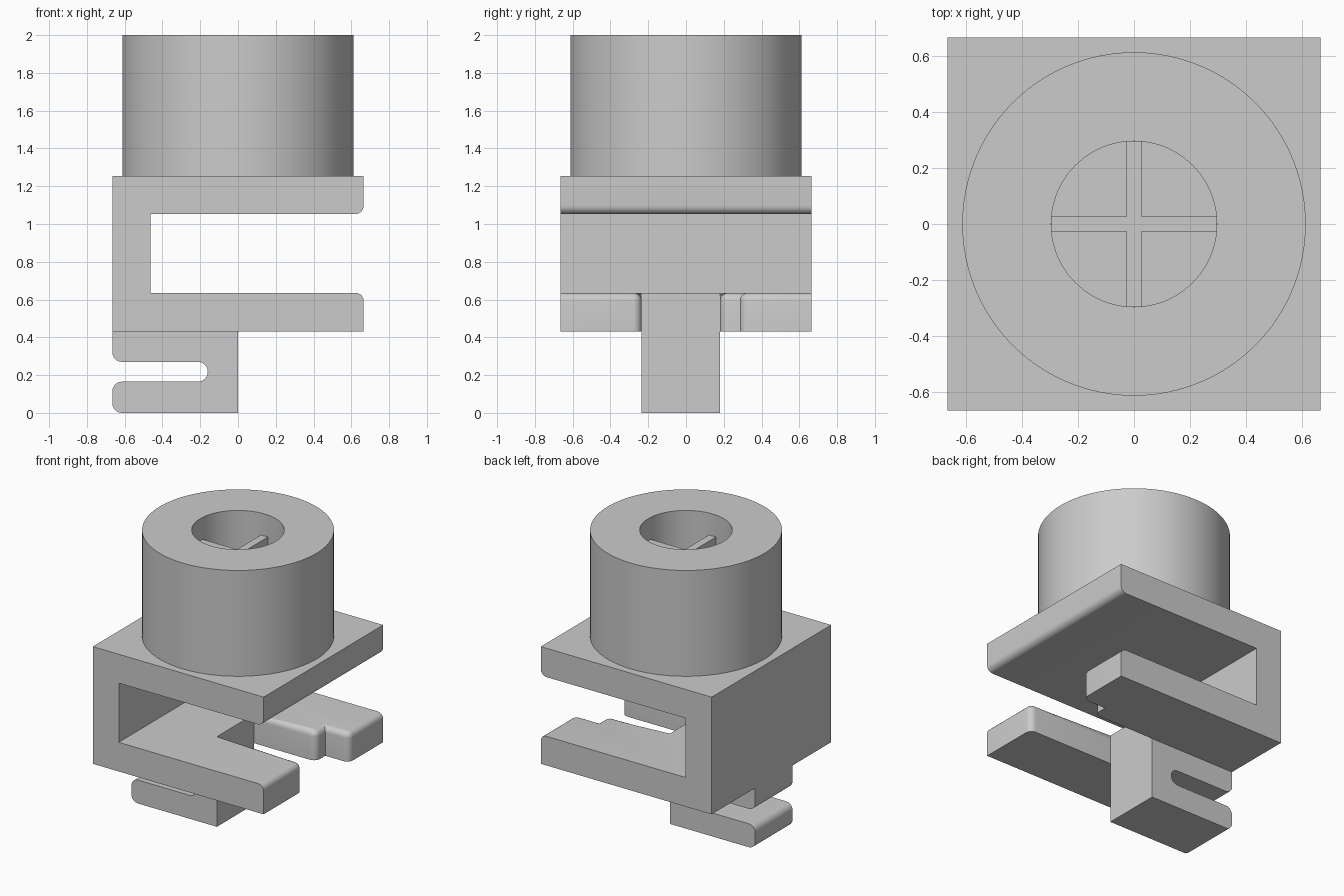
import bpy, bmesh, math
from mathutils import Vector

if "Cube" in bpy.data.objects:
    bpy.data.objects.remove(bpy.data.objects["Cube"])

grey = bpy.data.materials.new("light grey plastic")
grey.diffuse_color = (0.6, 0.6, 0.6, 1)
grey.use_nodes = True
grey.node_tree.nodes["Principled BSDF"].inputs["Base Color"].default_value = grey.diffuse_color
H = 0.665          # half width of the square bracket
R = 0.045          # general edge rounding


def rounded(points, segs=6):
    """2D outline; a third value in a point is its corner radius."""
    out = []
    for i, p in enumerate(points):
        v = Vector(p[:2])
        if len(p) < 3:
            out.append(v)
            continue
        a = (Vector(points[i - 1][:2]) - v).normalized()
        b = (Vector(points[(i + 1) % len(points)][:2]) - v).normalized()
        c = v + (a + b) * p[2]
        for k in range(segs + 1):
            t = k / segs * math.pi / 2
            out.append(c - b * p[2] * math.cos(t) - a * p[2] * math.sin(t))
    return out


def finish(name, bm):
    bmesh.ops.recalc_face_normals(bm, faces=bm.faces)
    me = bpy.data.meshes.new(name)
    bm.to_mesh(me)
    bm.free()
    me.materials.append(grey)
    ob = bpy.data.objects.new(name, me)
    bpy.context.collection.objects.link(ob)
    return ob


def prism(points, lo, hi, axis):
    """Extrude an outline along y (outline is x, z) or z (outline is x, y)."""
    bm = bmesh.new()
    vs = [bm.verts.new((p.x, lo, p.y) if axis == 'y' else (p.x, p.y, lo))
          for p in rounded(points)]
    face = bm.faces.new(vs)
    new = bmesh.ops.extrude_face_region(bm, geom=[face])['geom']
    d = Vector((0, hi - lo, 0) if axis == 'y' else (0, 0, hi - lo))
    bmesh.ops.translate(bm, vec=d, verts=[g for g in new if isinstance(g, bmesh.types.BMVert)])
    bmesh.ops.recalc_face_normals(bm, faces=bm.faces)
    return bm


def smooth(ob):
    bpy.ops.object.select_all(action='DESELECT')
    ob.select_set(True)
    bpy.context.view_layer.objects.active = ob
    bpy.ops.object.shade_smooth_by_angle(angle=math.radians(30))


# Upper frame: back wall and top plate
bracket = finish("clip_bracket", prism(
    [(-H, 0.635), (-0.463, 0.635), (-0.463, 1.052), (H, 1.052, R), (H, 1.255), (-H, 1.255)],
    -H, H, 'y'))

# Lower fork with a stepped slot, its upper slot and tip edges rounded
bm = prism([(-H, -H), (H, -H), (H, -0.235, R), (0, -0.235), (0, 0.18), (0.48, 0.18, R),
            (0.48, 0.285), (H, 0.285, R), (H, H), (-H, H)], 0.43, 0.635, 'z')


def is_rounded(e):
    a, b = (v.co for v in e.verts)
    if min(a.z, b.z) < 0.63:
        return False
    m = (a + b) / 2
    return m.x > 0.01 and abs(m.y) < H - 0.01


bmesh.ops.bevel(bm, geom=[e for e in bm.edges if is_rounded(e)], offset=R * 0.9,
                segments=5, profile=0.5, affect='EDGES', clamp_overlap=True)
fork = finish("lower_fork", bm)

# Stem with a round-ended side slot
stem = finish("stem", prism(
    [(-H, 0, 0.05), (0, 0), (0, 0.43), (-H, 0.43), (-H, 0.27, 0.05), (-0.16, 0.27, 0.052),
     (-0.16, 0.165, 0.052), (-H, 0.165, 0.05)], -0.235, 0.18, 'y'))

# Join the three bracket parts into one solid
for part in (fork, stem):
    mod = bracket.modifiers.new("join", 'BOOLEAN')
    mod.operation, mod.solver, mod.object = 'UNION', 'EXACT', part
bpy.context.view_layer.update()
joined = bpy.data.meshes.new_from_object(
    bracket.evaluated_get(bpy.context.evaluated_depsgraph_get()))
bracket.modifiers.clear()
bracket.data = joined
for part in (fork, stem):
    bpy.data.objects.remove(part)
smooth(bracket)

# Round collar with a blind bore, spun from its half section
bm = bmesh.new()
section = [(0, 1.55), (0.295, 1.55), (0.295, 2), (0.612, 2), (0.612, 1.255)]
vs = [bm.verts.new((r, 0, z)) for r, z in section]
es = [bm.edges.new(pair) for pair in zip(vs, vs[1:])]
bmesh.ops.spin(bm, geom=vs + es, cent=(0, 0, 0), axis=(0, 0, 1),
               angle=2 * math.pi, steps=96, use_duplicate=False)
bmesh.ops.remove_doubles(bm, verts=bm.verts, dist=1e-4)
smooth(finish("collar", bm))

# Cross-shaped rib inside the bore
L, w = 0.294, 0.027
plus = [(-L, -w), (-w, -w), (-w, -L), (w, -L), (w, -w), (L, -w),
        (L, w), (w, w), (w, L), (-w, L), (-w, w), (-L, w)]
finish("cross_rib", prism(plus, 1.55, 1.845, 'z'))
